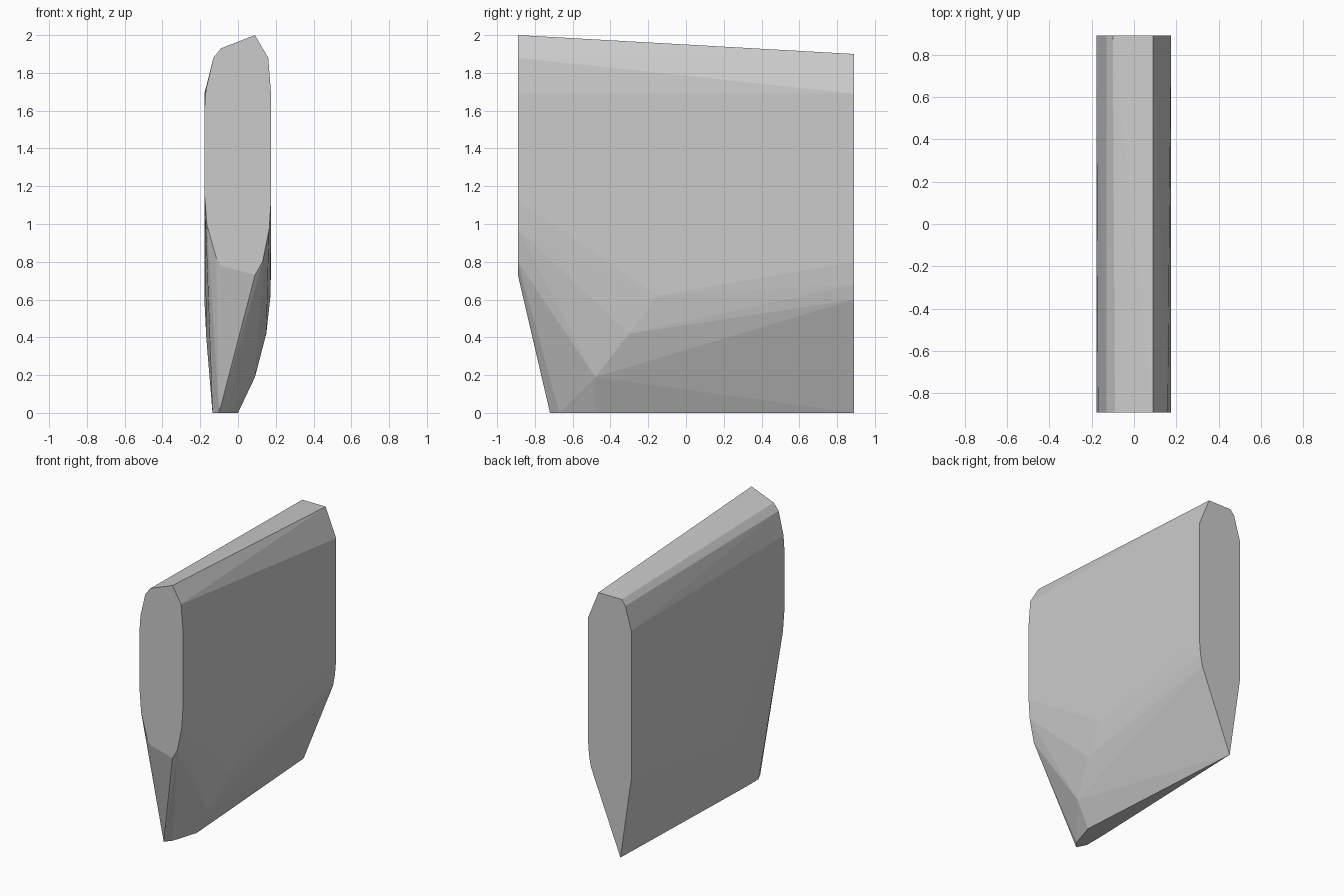
import bpy
import bmesh

if "Cube" in bpy.data.objects:
    bpy.data.objects.remove(bpy.data.objects["Cube"])

FRONT_Y, BACK_Y = -0.89, 0.89

# Front end outline (x, z)
front = [(0.09, 2.0), (-0.09, 1.93), (-0.13, 1.88), (-0.17, 1.71),
         (-0.178, 1.6), (-0.178, 1.17), (-0.165, 1.0), (-0.115, 0.82),
         (-0.09, 0.78), (0.09, 0.73), (0.13, 0.8), (0.165, 0.97),
         (0.175, 1.12), (0.175, 1.69), (0.16, 1.88)]

# Back end outline (x, z), tapering to a point at the bottom
back = [(0.09, 1.9), (-0.1, 1.9), (-0.13, 1.86), (-0.178, 1.69),
        (-0.178, 0.6), (-0.09, 0.0), (0.1, 0.5), (0.15, 0.6),
        (0.165, 0.68), (0.175, 0.8), (0.175, 1.69)]

# Narrow foot on the ground (x, y)
foot = [(-0.1, -0.72), (-0.135, -0.65), (-0.135, -0.5),
        (0.0, -0.48), (-0.06, -0.67)]

# Bevel corners between the foot and the flanks (x, y, z)
flank = [(0.09, -0.48, 0.19), (0.15, -0.3, 0.42),
         (0.172, -0.15, 0.62), (-0.168, -0.3, 0.4)]

points = [(x, FRONT_Y, z) for x, z in front]
points += [(x, BACK_Y, z) for x, z in back]
points += [(x, y, 0.0) for x, y in foot]
points += flank

# Convex faceted slab stretched over the outlines
bm = bmesh.new()
for p in points:
    bm.verts.new(p)
hull = bmesh.ops.convex_hull(bm, input=bm.verts[:])
unused = {g for g in hull["geom_interior"] + hull["geom_unused"]
          if isinstance(g, bmesh.types.BMVert)}
bmesh.ops.delete(bm, geom=list(unused), context='VERTS')
bmesh.ops.dissolve_limit(bm, angle_limit=0.005, verts=bm.verts[:], edges=bm.edges[:])
bmesh.ops.recalc_face_normals(bm, faces=bm.faces[:])

mesh = bpy.data.meshes.new("slab")
bm.to_mesh(mesh)
bm.free()
slab = bpy.data.objects.new("slab", mesh)
bpy.context.collection.objects.link(slab)

grey = bpy.data.materials.new("light grey")
grey.diffuse_color = (0.6, 0.6, 0.6, 1.0)
grey.use_nodes = True
grey.node_tree.nodes["Principled BSDF"].inputs["Base Color"].default_value = grey.diffuse_color
mesh.materials.append(grey)
